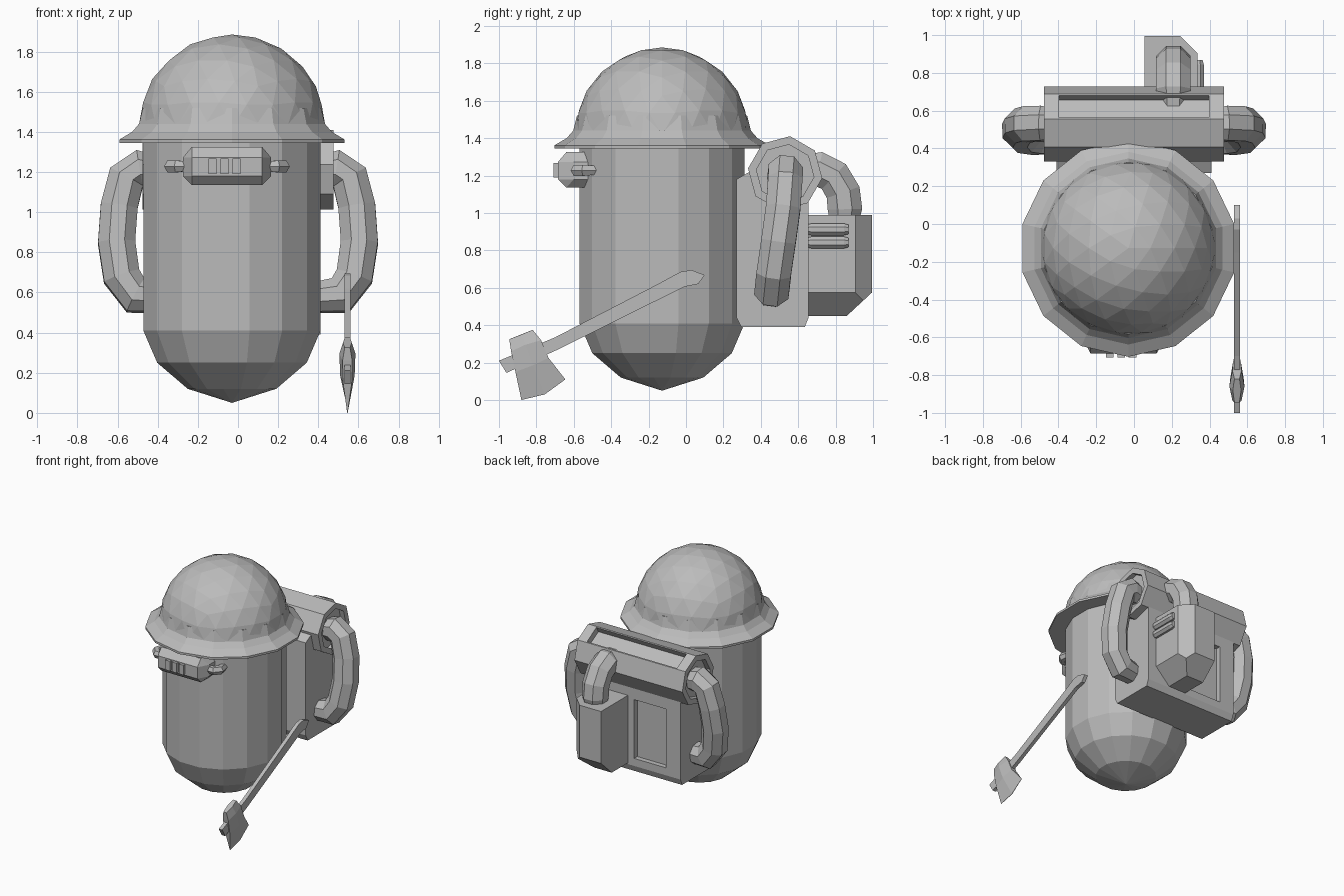
import bpy, bmesh, math
from mathutils import Vector

if "Cube" in bpy.data.objects:
    bpy.data.objects.remove(bpy.data.objects["Cube"])

grey = bpy.data.materials.new("plain grey")
grey.diffuse_color = (0.5, 0.5, 0.5, 1)
grey.use_nodes = True
grey.node_tree.nodes["Principled BSDF"].inputs["Base Color"].default_value = grey.diffuse_color
CX, CY = -0.03, -0.128          # axis of the body and helmet


def finish(bm, name):
    bmesh.ops.recalc_face_normals(bm, faces=bm.faces)
    me = bpy.data.meshes.new(name)
    bm.to_mesh(me)
    bm.free()
    ob = bpy.data.objects.new(name, me)
    bpy.context.collection.objects.link(ob)
    me.materials.append(grey)
    return ob


def lathe(name, profile, n):
    """Revolve (radius, z) points about the body axis."""
    bm = bmesh.new()
    rings = []
    for r, z in profile:
        if r == 0:
            rings.append([bm.verts.new((CX, CY, z))] * n)
        else:
            rings.append([bm.verts.new((CX + r * math.cos(2 * math.pi * (i + .5) / n),
                                        CY + r * math.sin(2 * math.pi * (i + .5) / n), z))
                          for i in range(n)])
    for a, b in zip(rings, rings[1:]):
        for i in range(n):
            j = (i + 1) % n
            vs = list(dict.fromkeys((a[i], a[j], b[j], b[i])))
            bm.faces.new(vs)
    return finish(bm, name)


def prism(bm, profile, x0, x1):
    """Extrude a (y, z) outline along x."""
    a = [bm.verts.new((x0, y, z)) for y, z in profile]
    b = [bm.verts.new((x1, y, z)) for y, z in profile]
    n = len(profile)
    bm.faces.new(a)
    bm.faces.new(b[::-1])
    for i in range(n):
        bm.faces.new((a[i], b[i], b[(i + 1) % n], a[(i + 1) % n]))
    bmesh.ops.recalc_face_normals(bm, faces=bm.faces)


def box(name, lo, hi):
    bm = bmesh.new()
    prism(bm, [(lo[1], lo[2]), (hi[1], lo[2]), (hi[1], hi[2]), (lo[1], hi[2])], lo[0], hi[0])
    return finish(bm, name)


def tube(name, pts, r, n=8):
    """Sweep a round section along a path, with slightly rounded ends."""
    pts = [Vector(p) for p in pts]
    bm = bmesh.new()
    rings = []
    ref = (pts[1] - pts[0]).cross(pts[-1] - pts[0])
    if ref.length < 1e-5:
        ref = Vector((0, 0, 1))
    ref.normalize()
    last = len(pts) - 1
    for i, p in enumerate(pts):
        t = (pts[min(i + 1, last)] - pts[max(i - 1, 0)]).normalized()
        u = (ref - t * ref.dot(t)).normalized()
        v = t.cross(u)
        rr = r * (0.8 if i in (0, last) else 1)
        rings.append([bm.verts.new(p + rr * (u * math.cos(2 * math.pi * (k + .5) / n)
                                             + v * math.sin(2 * math.pi * (k + .5) / n)))
                      for k in range(n)])
    for a, b in zip(rings, rings[1:]):
        for k in range(n):
            bm.faces.new((a[k], a[(k + 1) % n], b[(k + 1) % n], b[k]))
    bm.faces.new(rings[0])
    bm.faces.new(rings[-1])
    return finish(bm, name)


# Body: capsule with a domed bottom
lathe("body", [(0, 0.05), (0.225, 0.12), (0.38, 0.25), (0.45, 0.41), (0.45, 1.42), (0, 1.42)], 16)

# Helmet: faceted dome and flared brim
bm = bmesh.new()
bmesh.ops.create_icosphere(bm, subdivisions=3, radius=0.467)
bmesh.ops.bisect_plane(bm, geom=bm.verts[:] + bm.edges[:] + bm.faces[:],
                       plane_co=(0, 0, -0.03), plane_no=(0, 0, -1), clear_outer=True)
bmesh.ops.translate(bm, verts=bm.verts, vec=(CX, CY, 1.418))
finish(bm, "helmet_dome")
lathe("helmet_brim", [(0.44, 1.345), (0.575, 1.345), (0.575, 1.362), (0.51, 1.40),
                      (0.475, 1.44), (0.455, 1.52), (0.40, 1.52)], 14)

# Headlamp: faceted block with three plates and two side clips
bm = bmesh.new()
for s in (-1, 1):
    for x, y, z0, z1 in ((0.15, -0.685, 1.18, 1.272), (0.15, -0.64, 1.135, 1.325),
                         (0.195, -0.60, 1.18, 1.272), (0.15, -0.53, 1.135, 1.325),
                         (0.195, -0.52, 1.18, 1.272)):
        for z in (z0, z1):
            bm.verts.new((CX - 0.025 + s * (x + 0.025), y, z))
bmesh.ops.convex_hull(bm, input=bm.verts)
finish(bm, "headlamp")
for i in range(3):
    x = -0.128 + 0.06 * i
    box("headlamp_plate", (x - 0.02, -0.708, 1.19), (x + 0.02, -0.67, 1.268))
for s, c in ((-1, -0.08), (1, -0.03)):
    tube("headlamp_clip", [(c + s * 0.17, -0.585, 1.228), (c + s * 0.225, -0.585, 1.228),
                           (c + s * 0.255, -0.55, 1.228), (c + s * 0.245, -0.48, 1.228)], 0.034, 6)

# Backpack box with a recessed panel on its back
bm = bmesh.new()
prism(bm, [(0.27, 0.44), (0.295, 0.39), (0.635, 0.39), (0.655, 0.44), (0.655, 1.1),
           (0.60, 1.22), (0.34, 1.22), (0.27, 1.18)], -0.41, 0.41)
pack = finish(bm, "backpack")
cutter = box("panel_cutter", (-0.28, 0.615, 0.50), (0.0, 0.8, 0.97))
cutter.hide_render = True
cutter.hide_viewport = True
cut = pack.modifiers.new("panel", 'BOOLEAN')
cut.object, cut.operation, cut.solver = cutter, 'DIFFERENCE', 'EXACT'
bpy.context.view_layer.objects.active = pack
bpy.ops.object.modifier_apply(modifier=cut.name)
bpy.data.objects.remove(cutter)

# Horizontal roll on top: recessed ends and a long slot on the upper back face
bm = bmesh.new()
prism(bm, [(0.53 + 0.2 * math.cos(math.radians(a)), 1.212 + 0.2 * math.sin(math.radians(a)))
           for a in [37.5 + 45 * i for i in range(8)]], -0.477, 0.477)
ends = [f for f in bm.faces if abs(f.normal.x) > 0.9]
slot = [f for f in bm.faces if f.normal.dot(Vector((0, 0.5, 0.866))) > 0.95]
bmesh.ops.inset_individual(bm, faces=ends, thickness=0.045)
bmesh.ops.inset_individual(bm, faces=slot, thickness=0.012)
for v in slot[0].verts:
    v.co.x *= 0.85
for faces, depth in ((ends, 0.04), (slot, 0.05)):
    for f in faces:
        n = f.normal.copy()
        new = bmesh.ops.extrude_discrete_faces(bm, faces=[f])["faces"][0]
        bmesh.ops.translate(bm, verts=new.verts, vec=-n * depth)
finish(bm, "pack_roll")

# Side hoses, mirrored
for s in (-1, 1):
    tube("side_hose", [(s * x, y, z) for x, y, z in (
        (0.40, 0.53, 1.20), (0.49, 0.53, 1.215), (0.555, 0.53, 1.175), (0.592, 0.52, 1.03),
        (0.605, 0.495, 0.85), (0.58, 0.47, 0.68), (0.51, 0.46, 0.585), (0.38, 0.455, 0.575))], 0.1)

# Rear pouch with cut corners, two ribs and a hose up to the roll
bm = bmesh.new()
prism(bm, [(0.64, 0.45), (0.995, 0.45), (0.995, 0.99), (0.64, 0.99)], 0.055, 0.335)
for co, no in (((0.245, 0.995, 0), (1, 1, 0)), ((0, 0.995, 0.575), (0, 1, -1.08)),
               ((0.335, 0, 0.575), (1, 0, -1))):
    bmesh.ops.bisect_plane(bm, geom=bm.verts[:] + bm.edges[:] + bm.faces[:],
                           plane_co=co, plane_no=no, clear_outer=True)
    bmesh.ops.holes_fill(bm, edges=[e for e in bm.edges if e.is_boundary])
finish(bm, "rear_pouch")
for z in (0.842, 0.912):
    tube("pouch_rib", [(0.338, 0.645, z), (0.338, 0.67, z), (0.338, 0.845, z), (0.338, 0.868, z)], 0.034)
tube("rear_hose", [(0.208, 0.845, 0.94), (0.208, 0.85, 1.02), (0.208, 0.84, 1.11),
                   (0.208, 0.79, 1.195), (0.208, 0.71, 1.235), (0.208, 0.60, 1.235)], 0.1)

# Axe handle
bm = bmesh.new()
prism(bm, [(-1.0, 0.21), (-0.70, 0.335), (-0.15, 0.62), (-0.03, 0.685), (0.03, 0.695),
           (0.10, 0.668), (0.065, 0.62), (-0.01, 0.605), (-0.12, 0.55), (-0.68, 0.272),
           (-0.96, 0.145)], 0.53, 0.56)
finish(bm, "axe_handle")

# Axe head: rows from the blunt side down to the cutting edge
rows = [(0.022, (-0.945, 0.325), (-0.88, 0.35), (-0.82, 0.375)),
        (0.04, (-0.935, 0.26), (-0.86, 0.295), (-0.775, 0.32)),
        (0.036, (-0.912, 0.15), (-0.82, 0.185), (-0.735, 0.225)),
        (0.002, (-0.88, 0.0), (-0.755, 0.03), (-0.645, 0.11))]
bm = bmesh.new()
loops = []
for t, a, b, c in rows:
    ring = [(-t * .6, a), (-t, b), (-t * .6, c), (t * .6, c), (t, b), (t * .6, a)]
    loops.append([bm.verts.new((0.545 + x, *p)) for x, p in ring])
for a, b in zip(loops, loops[1:]):
    for i in range(6):
        bm.faces.new((a[i], a[(i + 1) % 6], b[(i + 1) % 6], b[i]))
bm.faces.new(loops[0])
bm.faces.new(loops[-1])
finish(bm, "axe_head")
